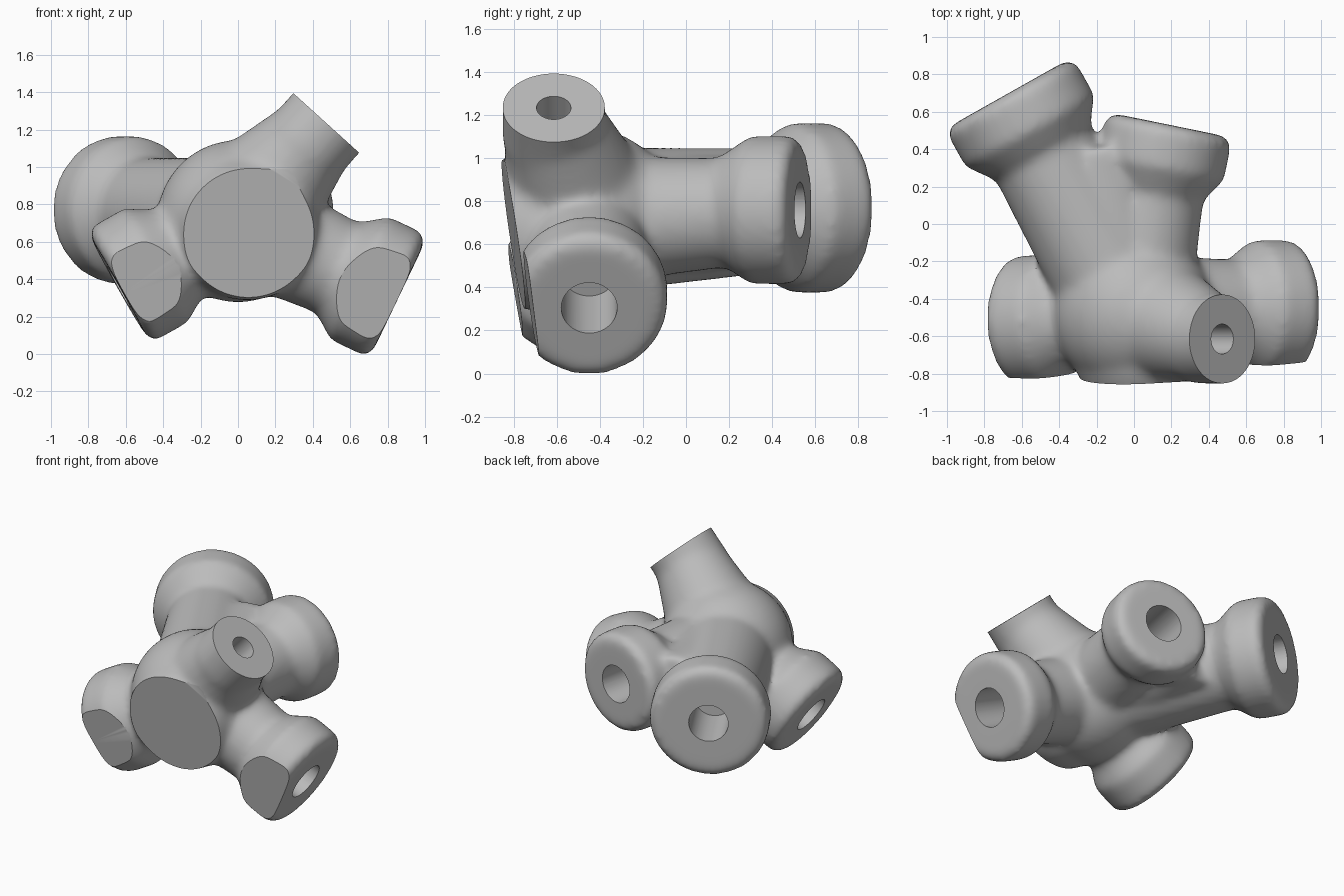
import bpy
import bmesh
import math
from mathutils import Matrix, Vector

old = bpy.data.objects.get("Cube")
if old:
    bpy.data.objects.remove(old, do_unlink=True)

HUB = Vector((0, -0.47, 0.71))

# Ports: face centre, outward direction, flange radius, neck radius, hole radius
FLANGED = [
    ((-0.67, 0.70, 0.77), (-0.49, 0.87, 0), 0.395, 0.3, 0.13),
    ((0.19, 0.53, 0.76), (0.2, 0.98, 0), 0.345, 0.26, 0.13),
    ((0.86, -0.45, 0.305), (0.9, 0, -0.43), 0.365, 0.27, 0.13),
    ((-0.64, -0.52, 0.36), (-0.87, -0.03, -0.49), 0.35, 0.27, 0.13),
]
STALK = ((0.472, -0.615, 1.235), (0.67, 0, 0.74), 0.235, 0.235, 0.08)

grey = bpy.data.materials.new("cast_grey")
grey.use_nodes = True
colour = (0.5, 0.5, 0.5, 1)
grey.diffuse_color = colour
grey.node_tree.nodes["Principled BSDF"].inputs["Base Color"].default_value = colour


def finish(bm, name, helper=False):
    bmesh.ops.recalc_face_normals(bm, faces=bm.faces)
    mesh = bpy.data.meshes.new(name)
    bm.to_mesh(mesh)
    bm.free()
    mesh.materials.append(grey)
    ob = bpy.data.objects.new(name, mesh)
    bpy.context.collection.objects.link(ob)
    ob.hide_render = helper
    return ob


def add_cone(bm, start, end, r1, r2):
    start, end = Vector(start), Vector(end)
    turn = (end - start).to_track_quat("Z", "Y").to_matrix().to_4x4()
    bmesh.ops.create_cone(
        bm, cap_ends=True, segments=64, radius1=r1, radius2=r2,
        depth=(end - start).length,
        matrix=Matrix.Translation((start + end) / 2) @ turn)


def add_ball(bm, centre, radius):
    bmesh.ops.create_icosphere(bm, subdivisions=4, radius=radius,
                               matrix=Matrix.Translation(centre))


def apply(ob, kind, **settings):
    mod = ob.modifiers.new(kind.lower(), kind)
    for key, value in settings.items():
        setattr(mod, key, value)
    bpy.context.view_layer.objects.active = ob
    bpy.ops.object.modifier_apply(modifier=mod.name)


def flat_cut(bm, point, normal):
    bmesh.ops.bisect_plane(
        bm, geom=bm.verts[:] + bm.edges[:] + bm.faces[:], dist=0.00001,
        plane_co=point, plane_no=normal, clear_outer=True)
    rim = [e for e in bm.edges if e.is_boundary]
    caps = bmesh.ops.holes_fill(bm, edges=rim, sides=0)["faces"]
    bmesh.ops.triangulate(bm, faces=caps)


# Hub, with a web filling the fork between the two rear necks
bm = bmesh.new()
add_ball(bm, HUB, 0.435)
add_ball(bm, HUB + Vector((0.05, -0.18, -0.04)), 0.385)
add_cone(bm, HUB, (-0.2, 0.42, 0.76), 0.3, 0.25)

# Necks and flanges
for face, axis, flange, neck, hole in FLANGED:
    face, axis = Vector(face), Vector(axis).normalized()
    add_cone(bm, HUB, face - axis * 0.15, neck + 0.04, neck - 0.02)
    add_cone(bm, face - axis * 0.36, face - axis * 0.23, neck, flange)
    add_cone(bm, face - axis * 0.24, face - axis * 0.03, flange, flange)
    add_cone(bm, face - axis * 0.04, face, flange, flange - 0.04)

# Flared upper stalk, left long for trimming
face, axis = Vector(STALK[0]), Vector(STALK[1]).normalized()
add_cone(bm, HUB, face - axis * 0.1, 0.38, 0.235)
add_cone(bm, face - axis * 0.2, face + axis * 0.15, 0.24, 0.24)

# Melt everything into one casting
body = finish(bm, "manifold_body")
apply(body, "REMESH", mode="VOXEL", voxel_size=0.02)
apply(body, "SMOOTH", factor=0.5, iterations=26)

# Trim the stalk end and the slanted front
bm = bmesh.new()
bm.from_mesh(body.data)
flat_cut(bm, face, axis)
flat_cut(bm, Vector((0.75, -0.68, 0.07)), Vector((0.052, -1, -0.15)).normalized())
bm.to_mesh(body.data)
bm.free()

# Blind bores, all in one cutter
bm = bmesh.new()
for face, axis, flange, neck, hole in FLANGED + [STALK]:
    face, axis = Vector(face), Vector(axis).normalized()
    add_cone(bm, face - axis * 0.4, face + axis * 0.08, hole, hole)
bores = finish(bm, "bore_cutter", True)
count = len(body.data.vertices)
apply(body, "BOOLEAN", operation="DIFFERENCE", object=bores, solver="MANIFOLD")
if len(body.data.vertices) == count:
    apply(body, "BOOLEAN", operation="DIFFERENCE", object=bores,
          solver="EXACT", use_hole_tolerant=True)
bpy.data.objects.remove(bores, do_unlink=True)

bpy.ops.object.select_all(action="DESELECT")
body.select_set(True)
bpy.context.view_layer.objects.active = body
bpy.ops.object.shade_smooth_by_angle(angle=math.radians(32))
